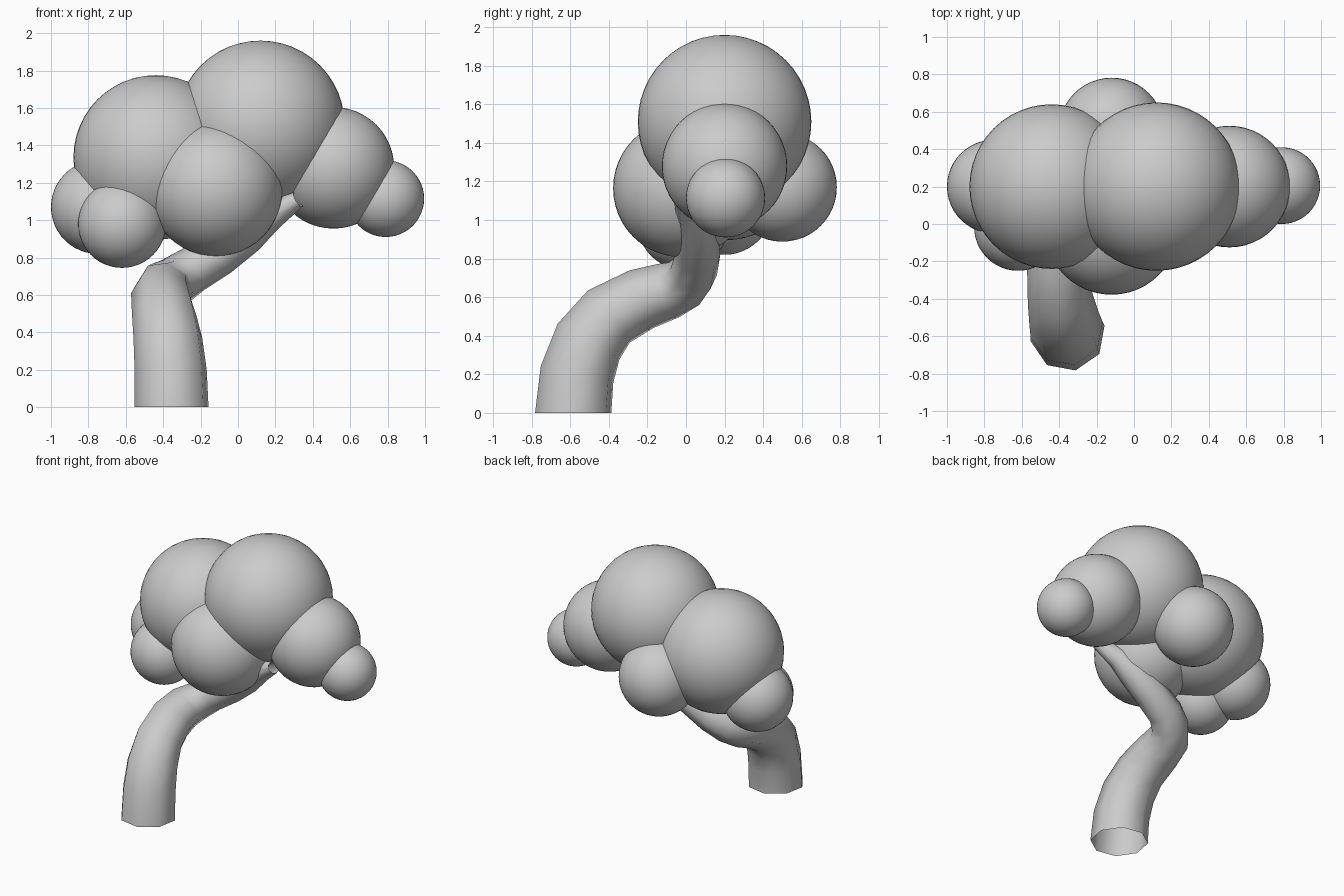
import bpy, bmesh
from math import cos, sin, tau, radians
from mathutils import Vector, Quaternion

cube = bpy.data.objects.get("Cube")
if cube:
    bpy.data.objects.remove(cube, do_unlink=True)

# One plain grey for the whole tree
grey = bpy.data.materials.new("plain_grey")
grey.use_nodes = True
grey.diffuse_color = (0.6, 0.6, 0.6, 1)
grey.node_tree.nodes["Principled BSDF"].inputs["Base Color"].default_value = (0.6, 0.6, 0.6, 1)


def finish(bm, name):
    mesh = bpy.data.meshes.new(name)
    bm.to_mesh(mesh)
    bm.free()
    mesh.materials.append(grey)
    mesh.shade_smooth()
    obj = bpy.data.objects.new(name, mesh)
    bpy.context.collection.objects.link(obj)
    return obj


def foliage(name, centre, radius):
    bm = bmesh.new()
    bmesh.ops.create_uvsphere(bm, u_segments=48, v_segments=24, radius=radius)
    finish(bm, name).location = centre


def tapered_tube(name, path, sides=8, turn=radians(12)):
    """Sweep an open ring along (point, radius) pairs without twisting."""
    bm = bmesh.new()
    points = [Vector(p) for p, r in path]
    tangent, frame, previous = Vector((0, 0, 1)), Quaternion(), None
    for i, (p, radius) in enumerate(path):
        if i:
            ahead = points[min(i + 1, len(points) - 1)]
            new = ((ahead - points[i]).normalized() +
                   (points[i] - points[i - 1]).normalized()).normalized()
            frame = tangent.rotation_difference(new) @ frame
            tangent = new
        ring = []
        for k in range(sides):
            a = turn + tau * k / sides
            ring.append(bm.verts.new(points[i] + frame @ Vector((cos(a), sin(a), 0)) * radius))
        if previous:
            for k in range(sides):
                n = (k + 1) % sides
                bm.faces.new((previous[k], previous[n], ring[n], ring[k]))
        previous = ring
    finish(bm, name)


# Foliage clumps
foliage("crown_top", (0.12, 0.2, 1.51), 0.45)
foliage("crown_right", (-0.44, 0.2, 1.335), 0.44)
foliage("clump_front", (-0.12, -0.02, 1.165), 0.358)
foliage("clump_back", (-0.12, 0.5, 1.17), 0.282)
foliage("clump_left", (0.51, 0.2, 1.28), 0.325)
foliage("clump_left_end", (0.79, 0.205, 1.115), 0.205)
foliage("clump_right_end", (-0.75, 0.2, 1.07), 0.25)
foliage("clump_right_front", (-0.62, -0.015, 0.98), 0.235)

# Bent trunk, leaning back and then sweeping to the left
tapered_tube("trunk", [
    ((-0.355, -0.585, 0), 0.202),
    ((-0.36, -0.565, 0.2), 0.197),
    ((-0.375, -0.505, 0.37), 0.188),
    ((-0.395, -0.4, 0.5), 0.175),
    ((-0.41, -0.23, 0.59), 0.163),
    ((-0.395, -0.09, 0.635), 0.15),
    ((-0.34, -0.01, 0.67), 0.135),
    ((-0.25, 0.04, 0.73), 0.125),
    ((-0.1, 0.06, 0.82), 0.118),
    ((0.05, 0.055, 0.93), 0.108),
    ((0.17, 0.03, 1.02), 0.08),
    ((0.32, -0.02, 1.11), 0.045),
])
